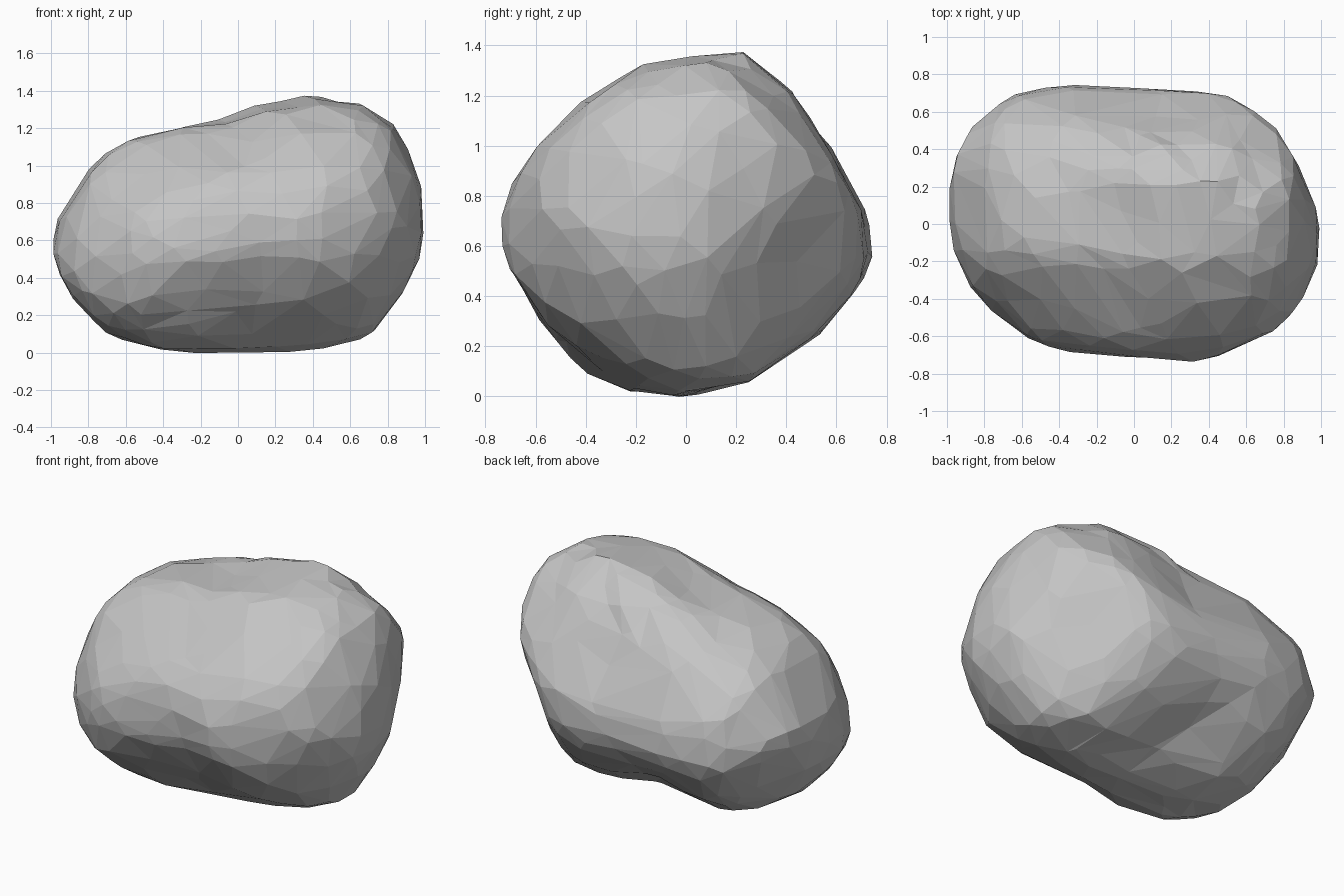
import bpy
import bmesh
import math
from mathutils import Vector, noise

if "Cube" in bpy.data.objects:
    bpy.data.objects.remove(bpy.data.objects["Cube"], do_unlink=True)

CENTRE = Vector((0, 0, 0.6875))
STEPS = 240   # samples in an outline's radius table
SECTORS = 40  # angular sectors used when matching an outline

# Boulder outlines around the centre, in hundredths
FRONT = [(-100, -17), (-97, 2), (-79, 31), (-65, 42), (-52, 47), (-10, 56), (8, 63), (41, 69),
         (67, 64), (84, 53), (97, 28), (100, -4), (96, -22), (84, -44), (69, -61), (38, -68),
         (-28, -69), (-47, -66), (-71, -59), (-90, -38)]
SIDE = [(74, -15), (74, -5), (72, 4), (60, 27), (42, 54), (22, 69), (-2, 67), (-19, 63),
        (-43, 48), (-57, 34), (-67, 21), (-72, 10), (-75, -9), (-57, -41), (-40, -60),
        (-22, -67), (0, -69), (25, -63), (50, -47), (67, -29)]
TOP = [(-100, 12), (-95, 40), (-82, 58), (-67, 68), (-54, 73), (-31, 75), (42, 71), (56, 66),
       (73, 54), (82, 44), (98, 10), (100, -10), (97, -28), (84, -49), (72, -59), (37, -74),
       (-28, -69), (-48, -66), (-70, -52), (-85, -38), (-96, -15)]
FRONT_CORNER = [(-92, -9), (-89, 11), (-78, 34), (-62, 51), (-39, 62), (13, 66), (47, 64),
                (66, 51), (91, 25), (93, 8), (84, -38), (68, -63), (56, -72), (29, -78),
                (-4, -72), (-49, -61), (-79, -43), (-88, -26)]
BACK_CORNER = [(-93, 20), (-88, 45), (-78, 60), (-56, 74), (-36, 77), (-7, 70), (13, 58),
               (31, 47), (44, 41), (63, 28), (79, 12), (92, -21), (91, -38), (78, -56),
               (61, -69), (41, -76), (21, -77), (4, -69), (-17, -60), (-41, -58), (-64, -49),
               (-75, -32)]
UNDER_CORNER = [(-97, 2), (-93, 28), (-83, 52), (-67, 72), (-42, 81), (-17, 82), (9, 70),
                (23, 61), (48, 49), (64, 41), (92, 19), (100, -9), (95, -23), (84, -44),
                (69, -61), (52, -74), (21, -82), (-4, -75), (-26, -64), (-63, -48), (-84, -32)]

# Hollows: position, width, relative depth
HOLLOWS = [
    (Vector((0.12, 0.64, 0.90)), 0.20, 0.06),
    (Vector((0.09, 0.66, 0.58)), 0.20, 0.07),
    (Vector((-0.18, 0.42, 0.10)), 0.25, 0.06),
    (Vector((0.15, -0.68, 0.42)), 0.18, 0.05),
    (Vector((-0.15, 0.05, 1.22)), 0.20, 0.03),
]


def lerp_around(table, position):
    """Value of a closed table at a fractional position."""
    i = math.floor(position)
    t = position - i
    return table[i % len(table)] * (1 - t) + table[(i + 1) % len(table)] * t


def radius_at(points, angle):
    """Distance from the centre to a closed polygon in one direction."""
    ray = Vector((math.cos(angle), math.sin(angle)))
    for p, q in zip(points, points[1:] + points[:1]):
        edge = q - p
        slant = ray.cross(edge)
        if abs(slant) > 1e-9:
            reach = p.cross(q) / slant
            along = (ray * reach - p).dot(edge) / edge.length_squared
            if reach > 0 and -1e-4 <= along <= 1 + 1e-4:
                return reach
    return points[0].length


def make_outline(azimuth, elevation, hundredths):
    """Plane axes and radius table; azimuth runs from the front towards +x."""
    a, e = math.radians(azimuth), math.radians(elevation)
    axis = Vector((math.sin(a) * math.cos(e), -math.cos(a) * math.cos(e), math.sin(e)))
    right = Vector((math.cos(a), math.sin(a), 0))
    points = [Vector(p) / 100 for p in hundredths]
    table = [radius_at(points, k / STEPS * math.tau) for k in range(STEPS)]
    return right, axis.cross(right), table


def polar(offset, right, up, table):
    """Turn (0 to 1), flat distance and outline radius of an offset."""
    u, v = offset.dot(right), offset.dot(up)
    turn = (math.atan2(v, u) / math.tau) % 1
    return turn, max(math.hypot(u, v), 0.02), lerp_around(table, turn * STEPS)


def match_outline(verts, right, up, table):
    """Push the rim seen along one axis onto its outline."""
    rim = [0.0] * SECTORS
    places = []
    for vert in verts:
        turn, dist, radius = polar(vert.co - CENTRE, right, up, table)
        places.append((turn, dist / radius))
        sector = int(turn * SECTORS) % SECTORS
        rim[sector] = max(rim[sector], dist / radius)
    for vert, (turn, fill) in zip(verts, places):
        edge = lerp_around(rim, turn * SECTORS - 0.5)
        push = (1 / edge - 1) * min(fill / edge, 1) ** 10
        offset = vert.co - CENTRE
        vert.co += (right * offset.dot(right) + up * offset.dot(up)) * push


def soften(bm, factor, rounds):
    for _ in range(rounds):
        bmesh.ops.smooth_vert(bm, verts=bm.verts, factor=factor,
                              use_axis_x=True, use_axis_y=True, use_axis_z=True)


outlines = [
    make_outline(35, 25, FRONT_CORNER),
    make_outline(215, 25, BACK_CORNER),
    make_outline(145, -25, UNDER_CORNER),
    make_outline(0, 90, TOP),
    make_outline(90, 0, SIDE),
    make_outline(0, 0, FRONT),
]

# Boulder body: a sphere trimmed to all outlines, then rounded
bm = bmesh.new()
bmesh.ops.create_icosphere(bm, subdivisions=5, radius=1)
for vert in bm.verts:
    ray = vert.co.normalized()
    reach = []
    for outline in outlines:
        turn, dist, radius = polar(ray, *outline)
        reach.append(radius / dist)
    vert.co = CENTRE + ray * min(reach)
soften(bm, 0.5, 10)

# Hollows and slight unevenness
for vert in bm.verts:
    scale = 1 + 0.012 * noise.noise(vert.co * 4)
    for spot, width, depth in HOLLOWS:
        scale -= depth * math.exp(-((vert.co - spot).length / width) ** 2)
    vert.co = CENTRE + (vert.co - CENTRE) * scale

# Settle the rims onto the outlines, softening less each time
for factor in (0.4, 0.4, 0.3, 0.3, 0.2, 0.2, 0.1, 0):
    for outline in outlines:
        match_outline(bm.verts, *outline)
    soften(bm, factor, 1)

mesh = bpy.data.meshes.new("boulder")
bm.to_mesh(mesh)
bm.free()
boulder = bpy.data.objects.new("boulder", mesh)
bpy.context.collection.objects.link(boulder)
mesh.shade_flat()

# Broad irregular facets
facets = boulder.modifiers.new("facets", 'DECIMATE')
facets.ratio = 0.11

# Stone colour
stone = bpy.data.materials.new("stone grey")
stone.use_nodes = True
colour = (0.56, 0.56, 0.56, 1)
stone.diffuse_color = colour
shader = stone.node_tree.nodes["Principled BSDF"]
shader.inputs["Base Color"].default_value = colour
shader.inputs["Roughness"].default_value = 0.9
mesh.materials.append(stone)
